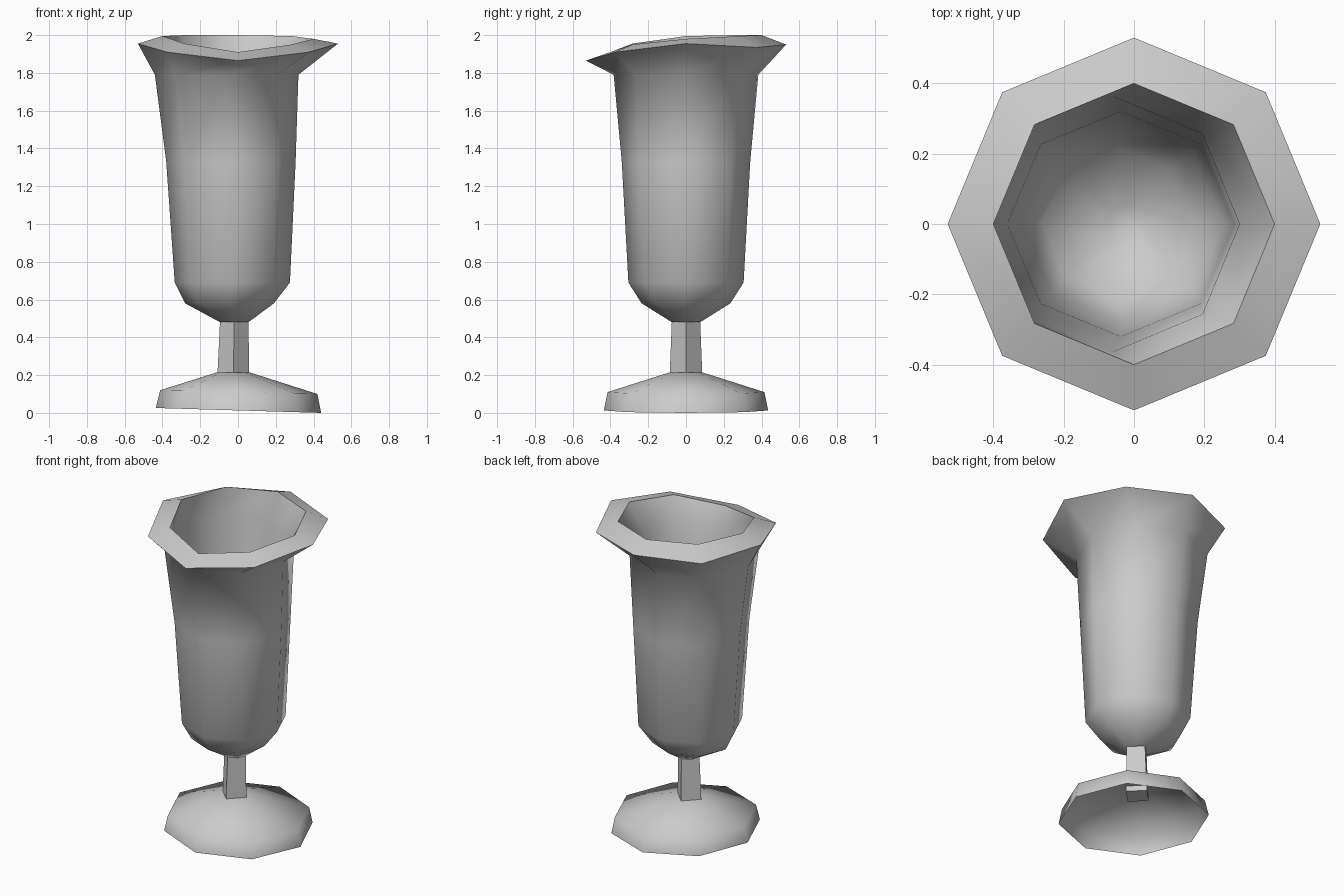
import bpy, bmesh, math

cube = bpy.data.objects.get("Cube")
if cube:
    bpy.data.objects.remove(cube, do_unlink=True)

grey = bpy.data.materials.new("plain_grey")
grey.use_nodes = True
colour = (0.6, 0.6, 0.6, 1)
grey.diffuse_color = colour
grey.node_tree.nodes["Principled BSDF"].inputs["Base Color"].default_value = colour


def ring(left, right, radius_y, z, sides=8, slope=0):
    """Ring spanning left..right in x; slope tilts it along x."""
    mid, rx = (left + right) / 2, (right - left) / 2
    turns = [math.tau * i / sides for i in range(sides)]
    return [(mid + rx * math.cos(a), radius_y * math.sin(a), z + slope * math.cos(a))
            for a in turns]


def wavy(radius, heights):
    """Ring whose height differs at each corner, counted from +x."""
    return [(x, y, h) for (x, y, _), h in zip(ring(-radius, radius, radius, 0), heights)]


def loft(name, rings, cap_start=False, cap_end=False):
    """Skin successive rings into one surface."""
    bm = bmesh.new()
    loops = [[bm.verts.new(p) for p in r] for r in rings]
    for low, high in zip(loops, loops[1:]):
        n = len(low)
        for i in range(n):
            j = (i + 1) % n
            bm.faces.new((low[i], low[j], high[j], high[i]))
    if cap_start:
        bm.faces.new(loops[0][::-1])
    if cap_end:
        bm.faces.new(loops[-1])
    mesh = bpy.data.meshes.new(name)
    bm.to_mesh(mesh)
    bm.free()
    mesh.materials.append(grey)
    obj = bpy.data.objects.new(name, mesh)
    bpy.context.collection.objects.link(obj)
    bpy.ops.object.select_all(action="DESELECT")
    obj.select_set(True)
    bpy.context.view_layer.objects.active = obj
    bpy.ops.object.shade_smooth_by_angle(angle=math.radians(70))


# Bowl: outer wall, flared wavy lip, then the thin inner wall
wall = [(-0.095, 0.055, 0.075, 0.48), (-0.28, 0.19, 0.235, 0.58),
        (-0.335, 0.275, 0.305, 0.69), (-0.38, 0.305, 0.34, 1.33),
        (-0.44, 0.32, 0.383, 1.79)]
outer = [ring(*w) for w in wall]
lip_edge = wavy(0.53, [1.955, 1.935, 1.95, 1.935, 1.955, 1.91, 1.865, 1.91])
lip_top = wavy(0.4, [1.98, 1.995, 2.0, 2.0, 1.995, 1.955, 1.91, 1.95])
t = 0.02
inner = [ring(a + t, b - t, r - t, z + t) for a, b, r, z in reversed(wall)]
loft("bowl", outer + [lip_edge, lip_top] + inner, cap_start=True, cap_end=True)

# Stem: square post with its corners on the axes
loft("stem", [ring(-0.11, 0.06, 0.087, 0.18, 4), ring(-0.095, 0.055, 0.075, 0.49, 4)],
     cap_start=True, cap_end=True)

# Foot: shallow hollow cone with a short rim
loft("foot", [ring(-0.435, 0.44, 0.435, 0.013, slope=-0.013),
              ring(-0.412, 0.42, 0.415, 0.11, slope=-0.01),
              ring(-0.11, 0.06, 0.085, 0.215)], cap_end=True)
